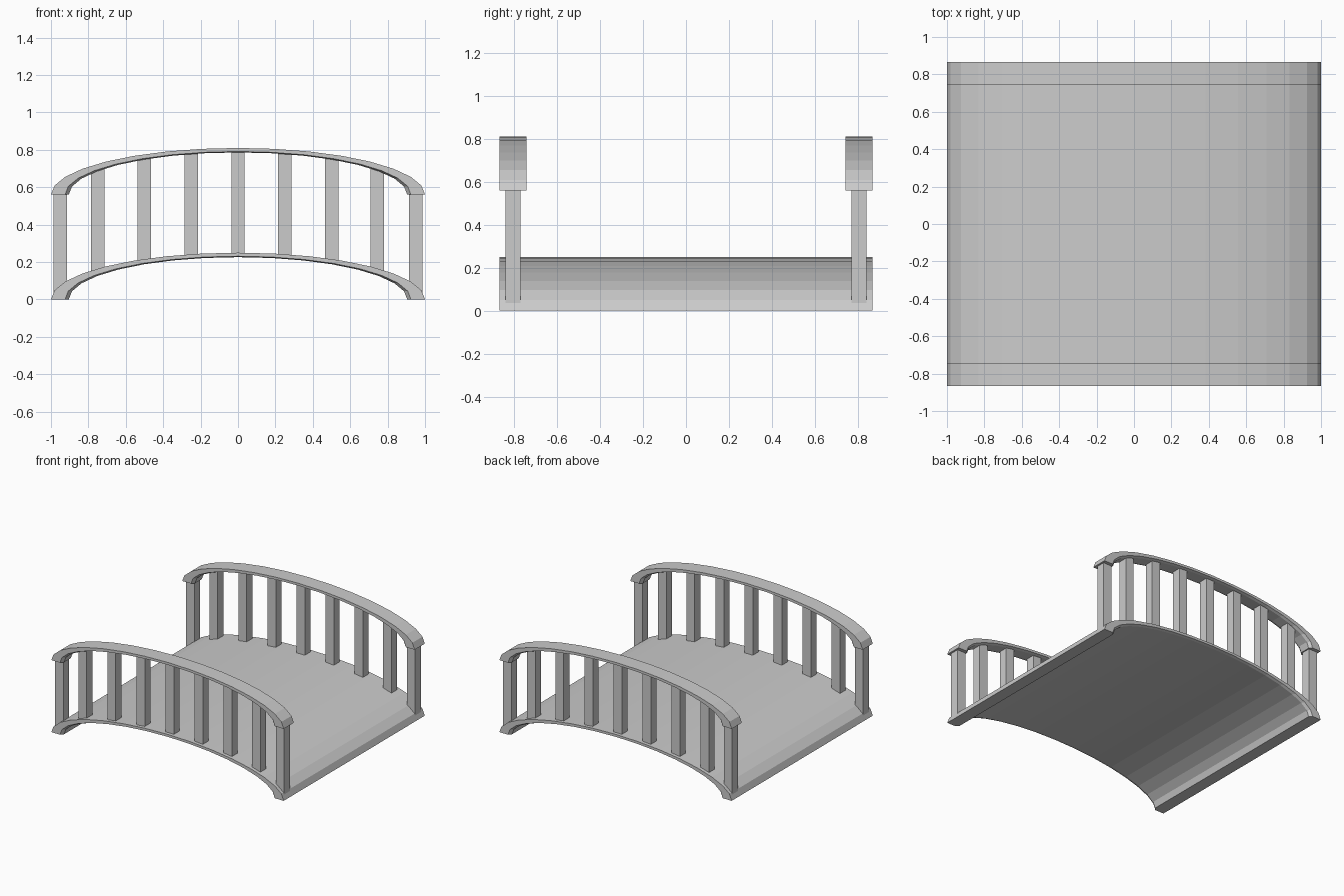
import bpy, bmesh
from math import sin, cos, pi, sqrt

if "Cube" in bpy.data.objects:
    bpy.data.objects.remove(bpy.data.objects["Cube"])

RISE = 0.25      # height of the flattened half circle
LIFT = 0.56      # handrail height above the deck
SEGS = 16


def new_object(name, bm):
    bmesh.ops.recalc_face_normals(bm, faces=bm.faces[:])
    mesh = bpy.data.meshes.new(name)
    bm.to_mesh(mesh)
    bm.free()
    ob = bpy.data.objects.new(name, mesh)
    bpy.context.collection.objects.link(ob)
    return ob


def arch(name, y0, y1, base):
    """Sweep a slab section with chamfered lower edges along a half ellipse."""
    c = 0.02
    section = [(1, y0), (1, y1), (0.925, y1), (0.905, y1 - c),
               (0.905, y0 + c), (0.925, y0)]
    bm = bmesh.new()
    rings = []
    for i in range(SEGS + 1):
        a = pi * i / SEGS
        rings.append([bm.verts.new((r * cos(a), y, base + RISE * r * sin(a)))
                      for r, y in section])
    n = len(section)
    for p, q in zip(rings, rings[1:]):
        for k in range(n):
            bm.faces.new((p[k], p[(k + 1) % n], q[(k + 1) % n], q[k]))
    bm.faces.new(rings[0])
    bm.faces.new(rings[-1])
    return new_object(name, bm)


def mid_height(x):
    """Height of the middle of the arch thickness at x."""
    return RISE * sqrt(max(0.0, 0.955 ** 2 - x * x))


def post(name, x, y):
    """Square post whose ends follow the deck and rail curves."""
    bm = bmesh.new()
    bmesh.ops.create_cube(bm, size=1)
    for v in bm.verts:
        px = x + v.co.x * 0.072
        top = LIFT if v.co.z > 0 else 0
        v.co = (px, y + v.co.y * 0.07, top + mid_height(px) + 0.002)
    return new_object(name, bm)


# Curved walkway
arch("bridge_deck", -0.867, 0.867, 0)

# Handrails and balusters on both sides
for side, s in (("front", -1), ("back", 1)):
    y0, y1 = sorted((s * 0.743, s * 0.867))
    arch(side + "_handrail", y0, y1, LIFT)
    for i, x in enumerate((-0.95, -0.75, -0.5, -0.25, 0, 0.25, 0.5, 0.745, 0.95)):
        post(f"{side}_post_{i + 1}", x, s * 0.805)
